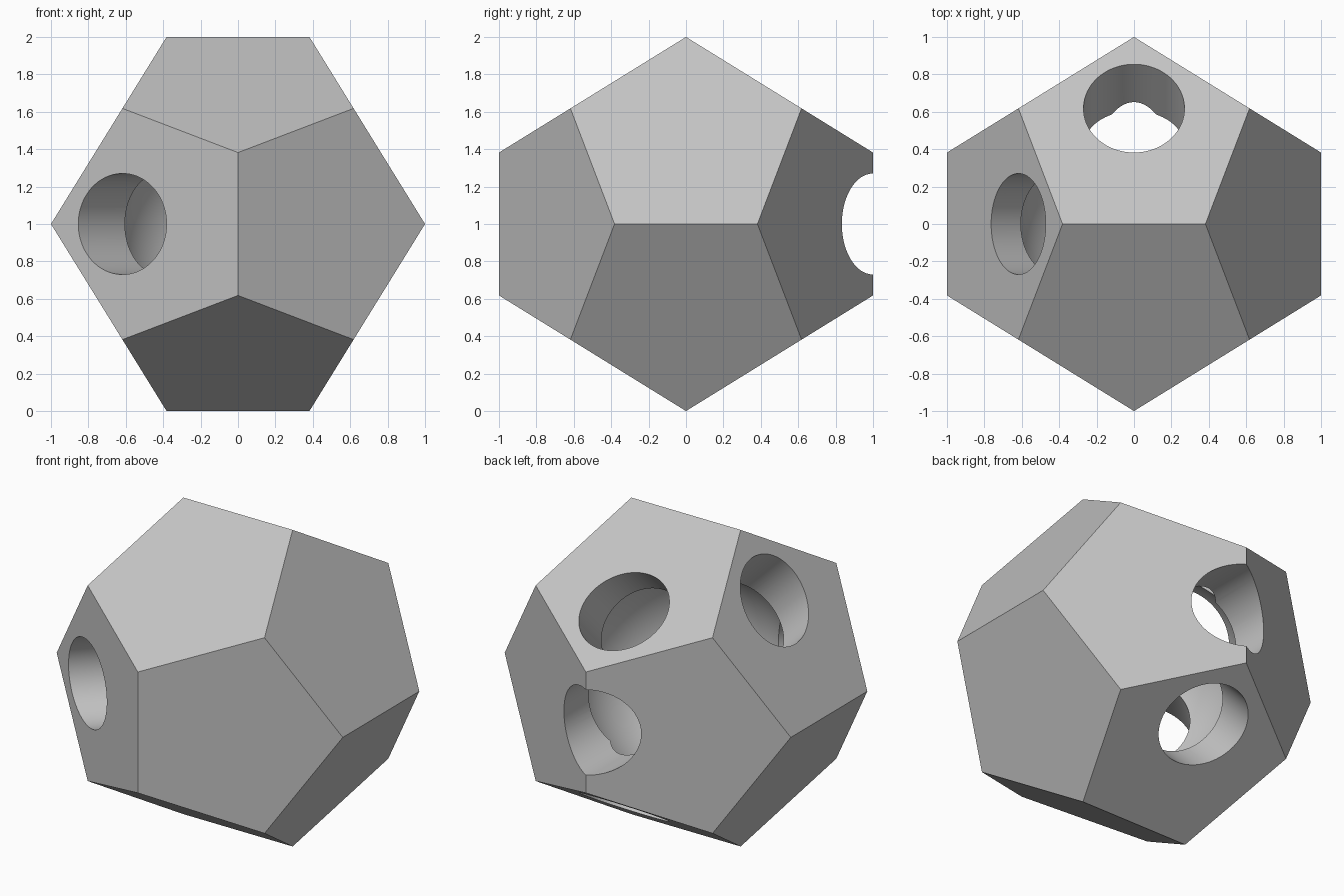
import bpy, bmesh, math
from mathutils import Vector

cube = bpy.data.objects.get("Cube")
if cube:
    bpy.data.objects.remove(cube, do_unlink=True)

CENTRE = Vector((0, 0, 1))
PHI = (1 + math.sqrt(5)) / 2
HOLE_RADIUS = 0.27
CAVITY_RADIUS = 0.645

grey = bpy.data.materials.new("light grey")
grey.use_nodes = True
grey.diffuse_color = (0.55, 0.55, 0.55, 1)
grey.node_tree.nodes["Principled BSDF"].inputs["Base Color"].default_value = grey.diffuse_color


def make_object(name, bm):
    bmesh.ops.recalc_face_normals(bm, faces=bm.faces)
    mesh = bpy.data.meshes.new(name)
    bm.to_mesh(mesh)
    bm.free()
    mesh.materials.append(grey)
    obj = bpy.data.objects.new(name, mesh)
    bpy.context.collection.objects.link(obj)
    obj.location = CENTRE
    return obj


# Solid with twelve pentagons: hull of a cube's corners and three rectangles
bm = bmesh.new()
signs = (-1, 1)
for a in signs:
    for b in signs:
        for c in signs:
            bm.verts.new(Vector((a, b, c)) / PHI)
        p, q = a / PHI ** 2, b
        for corner in ((p, 0, q), (0, q, p), (q, p, 0)):
            bm.verts.new(corner)
bmesh.ops.convex_hull(bm, input=bm.verts)
bmesh.ops.dissolve_limit(bm, angle_limit=math.radians(2), verts=bm.verts, edges=bm.edges)
body = make_object("hollow_dodecahedron", bm)

# Round cavity in the middle
bm = bmesh.new()
bmesh.ops.create_uvsphere(bm, u_segments=96, v_segments=48, radius=CAVITY_RADIUS)
cutters = [make_object("cavity_cutter", bm)]

# Round holes reaching from the cavity to the outside
for direction in ((-1, -1, 0), (-1, 0, 1), (0, 1, 1), (0, 1, 0), (0, 1, -1)):
    axis = Vector(direction).normalized()
    bm = bmesh.new()
    bmesh.ops.create_cone(bm, cap_ends=True, segments=96, depth=1.0,
                          radius1=HOLE_RADIUS, radius2=HOLE_RADIUS)
    hole = make_object("hole_cutter", bm)
    hole.rotation_euler = axis.to_track_quat("Z", "Y").to_euler()
    hole.location = CENTRE + axis * 0.8
    cutters.append(hole)

# Cut the cavity and the holes, then remove the cutters
bpy.ops.object.select_all(action="DESELECT")
bpy.context.view_layer.objects.active = body
body.select_set(True)
for cutter in cutters:
    cutter.hide_render = True
    cut = body.modifiers.new("cut", "BOOLEAN")
    cut.operation = "DIFFERENCE"
    cut.solver = "EXACT"
    cut.object = cutter
    bpy.ops.object.modifier_apply(modifier=cut.name)
for cutter in cutters:
    bpy.data.objects.remove(cutter, do_unlink=True)
bpy.ops.object.shade_smooth_by_angle(angle=math.radians(25))
